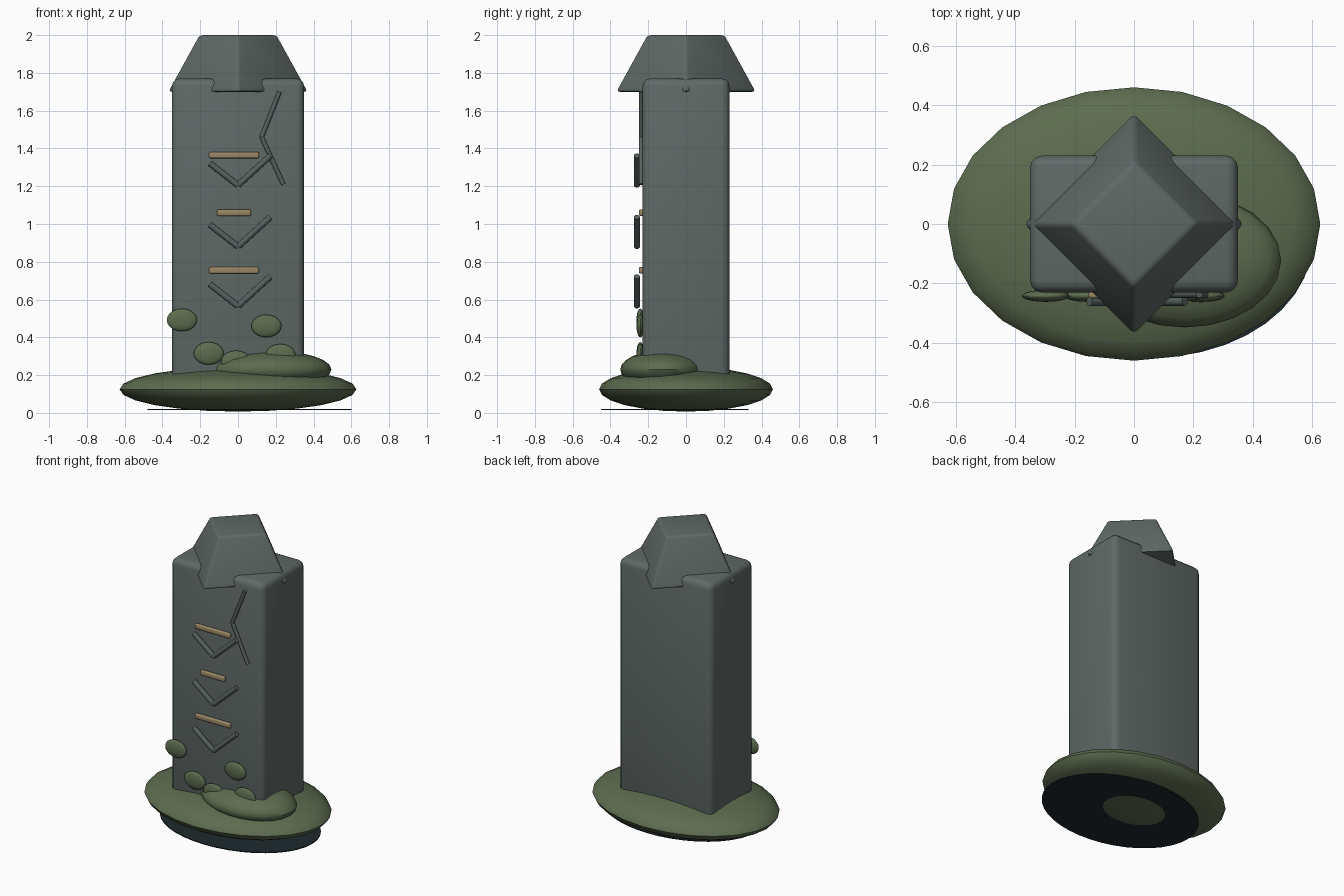
import bpy, bmesh, math
from mathutils import Vector, Matrix

if "Cube" in bpy.data.objects:
    bpy.data.objects.remove(bpy.data.objects["Cube"])


def material(name, rgb):
    m = bpy.data.materials.new(name)
    m.diffuse_color = (*rgb, 1)
    m.use_nodes = True
    m.node_tree.nodes["Principled BSDF"].inputs["Base Color"].default_value = m.diffuse_color
    return m


STONE = material("grey stone", (0.115, 0.142, 0.135))
CARVED = material("carved stone", (0.095, 0.12, 0.118))
MOSS = material("moss green", (0.108, 0.15, 0.078))
TAN = material("tan wood", (0.32, 0.245, 0.135))
DARK = material("dark underside", (0.012, 0.022, 0.026))


def finish(bm, name, mat, bevel=0, segments=3, smooth=True):
    """Turn a bmesh into a coloured object with an optional rounded edge."""
    bmesh.ops.recalc_face_normals(bm, faces=bm.faces)
    if bevel:
        bmesh.ops.bevel(bm, geom=bm.edges[:], offset=bevel, segments=segments,
                        profile=0.5, affect='EDGES', clamp_overlap=True)
    for f in bm.faces:
        f.smooth = smooth
    mesh = bpy.data.meshes.new(name)
    bm.to_mesh(mesh)
    bm.free()
    mesh.materials.append(mat)
    ob = bpy.data.objects.new(name, mesh)
    bpy.context.collection.objects.link(ob)
    if smooth:
        bpy.ops.object.select_all(action='DESELECT')
        ob.select_set(True)
        bpy.context.view_layer.objects.active = ob
        bpy.ops.object.shade_smooth_by_angle(angle=math.radians(40))
    return ob


def box(name, centre, size, mat, bevel):
    bm = bmesh.new()
    bmesh.ops.create_cube(bm, size=1, matrix=Matrix.Translation(centre) @ Matrix.Diagonal((*size, 1)))
    return finish(bm, name, mat, bevel)


def blob(name, centre, radii, mat, u=24, v=12):
    bm = bmesh.new()
    bmesh.ops.create_uvsphere(bm, u_segments=u, v_segments=v, radius=1,
                              matrix=Matrix.Translation(centre) @ Matrix.Diagonal((*radii, 1)))
    return finish(bm, name, mat)


def rods(name, points, radius, mat):
    """Round bars joining consecutive points."""
    bm = bmesh.new()
    for a, b in zip(points, points[1:]):
        a, b = Vector(a), Vector(b)
        turn = (b - a).to_track_quat('Z', 'Y').to_matrix().to_4x4()
        bmesh.ops.create_cone(bm, cap_ends=True, segments=10, radius1=radius, radius2=radius,
                              depth=(b - a).length, matrix=Matrix.Translation((a + b) / 2) @ turn)
    return finish(bm, name, mat)


# Mossy base and the dark plate under it
blob("moss_mound", (0, 0, 0.125), (0.627, 0.46, 0.118), MOSS)
blob("small_moss_mound", (0.17, -0.123, 0.23), (0.325, 0.225, 0.1), MOSS)
bm = bmesh.new()
bmesh.ops.create_cone(bm, cap_ends=True, segments=40, radius1=1, radius2=1, depth=1,
                      matrix=Matrix.Translation((0.06, -0.06, 0.018)) @ Matrix.Diagonal((0.54, 0.39, 0.006, 1)))
finish(bm, "dark_plate", DARK, smooth=False)

# Standing stone block
box("pillar", (0, 0, 0.945), (0.70, 0.46, 1.65), STONE, 0.04)

# Tapered square cap, turned 45 degrees to the block
bm = bmesh.new()
bmesh.ops.create_cone(bm, cap_ends=True, segments=4, radius1=0.377, radius2=0.212,
                      depth=0.30, matrix=Matrix.Translation((0, 0, 1.85)))
bmesh.ops.rotate(bm, verts=bm.verts, cent=(0, 0, 0),
                 matrix=Matrix.Rotation(
                     -math.atan2(bm.verts[:][0].co.y, bm.verts[:][0].co.x), 3, 'Z'))
finish(bm, "cap", STONE, 0.018)

# Three carved chevrons with a wooden peg above each
for i in range(3):
    z = 0.565 + 0.315 * i + (0.01 if i == 2 else 0)
    rods(f"chevron_{i}", [(-0.15, -0.26, z + 0.117), (0, -0.26, z), (0.172, -0.26, z + 0.157)], 0.016, CARVED)
    half = 0.09 if i == 1 else 0.132
    box(f"peg_{i}", (-0.021, -0.238, 0.755 + 0.305 * i), (2 * half, 0.024, 0.034), TAN, 0.008)

# Crack running down the front
rods("crack", [(0.22, -0.238, 1.70), (0.125, -0.238, 1.46), (0.24, -0.238, 1.21)], 0.012, CARVED)

# Moss patches on the front
for i, (x, z) in enumerate([(-0.297, 0.492), (0.15, 0.46), (-0.155, 0.315), (-0.01, 0.27), (0.225, 0.305)]):
    blob(f"moss_patch_{i}", (x, -0.242, z), (0.08, 0.02, 0.06), MOSS, 20, 10)
